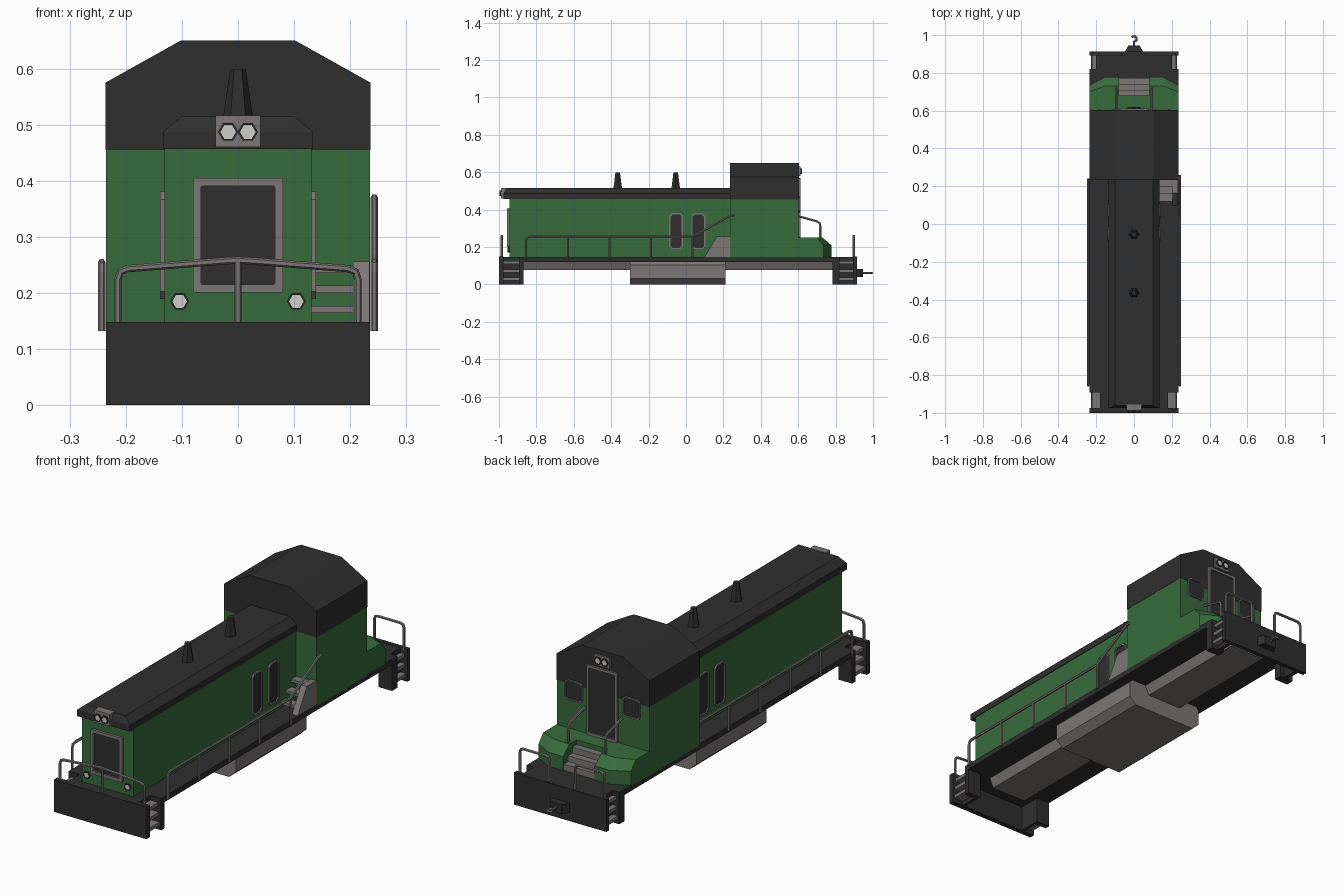
import bpy, bmesh, math
from mathutils import Vector

if "Cube" in bpy.data.objects:
    bpy.data.objects.remove(bpy.data.objects["Cube"])


def material(name, r, g, b):
    m = bpy.data.materials.new(name)
    m.diffuse_color = (r, g, b, 1)
    m.use_nodes = True
    m.node_tree.nodes["Principled BSDF"].inputs["Base Color"].default_value = m.diffuse_color
    return m


GREEN = material("body green", 0.039, 0.148, 0.046)
BLACK = material("charcoal black", 0.028, 0.028, 0.028)
GREY = material("metal grey", 0.20, 0.185, 0.182)
WHITE = material("lamp white", 0.62, 0.62, 0.60)


def finish(name, bm, mats):
    bmesh.ops.recalc_face_normals(bm, faces=bm.faces[:])
    me = bpy.data.meshes.new(name)
    bm.to_mesh(me)
    bm.free()
    for m in mats:
        me.materials.append(m)
    ob = bpy.data.objects.new(name, me)
    bpy.context.collection.objects.link(ob)
    return ob


def hull(name, pts, mat):
    """Convex flat-faced solid around the given points."""
    bm = bmesh.new()
    for p in pts:
        bm.verts.new(p)
    bmesh.ops.convex_hull(bm, input=bm.verts[:])
    bmesh.ops.dissolve_limit(bm, angle_limit=0.01, verts=bm.verts[:], edges=bm.edges[:])
    return finish(name, bm, [mat])


def box(name, x, y, z, mat):
    return hull(name, [(a, b, c) for a in x for b in y for c in z], mat)


def prism_y(name, half, y0, y1, mat):
    """Mirrored (x, z) half profile extruded along y."""
    return hull(name, [(s * x, y, z) for x, z in half for s in (-1, 1) for y in (y0, y1)], mat)


AXES = {"front": ((1, 0, 0), (0, -1, 0)), "back": ((-1, 0, 0), (0, 1, 0)),
        "right": ((0, 1, 0), (1, 0, 0)), "left": ((0, -1, 0), (-1, 0, 0))}


def framed(name, side, pos, outer, inner, depth, recess, mats):
    """Raised frame with a recessed panel; outlines are (u, v) lists."""
    u, n = (Vector(a) for a in AXES[side])
    v, pos = Vector((0, 0, 1)), Vector(pos)
    bm = bmesh.new()
    rings = []
    for pts, d in ((outer, -0.002), (outer, depth), (inner, depth), (inner, recess)):
        rings.append([bm.verts.new(pos + u * a + v * b + n * d) for a, b in pts])
    k = len(outer)
    for r0, r1 in zip(rings, rings[1:]):
        for i in range(k):
            j = (i + 1) % k
            bm.faces.new((r0[i], r0[j], r1[j], r1[i]))
    bm.faces.new(rings[0])
    bm.faces.new(rings[3]).material_index = 1
    return finish(name, bm, mats)


def rect(w, h, c):
    """Rectangle with cut corners, half sizes w and h."""
    return [(w - c, -h), (w, -h + c), (w, h - c), (w - c, h),
            (-w + c, h), (-w, h - c), (-w, -h + c), (-w + c, -h)]


def window(name, side, pos, w, h, c, t, depth=0.008):
    framed(name, side, pos, rect(w, h, c), rect(w - t, h - t, c * 0.8), depth, depth * 0.3, [GREY, BLACK])


def lamp(name, side, pos, r=0.018):
    hexa = lambda q: [(q * math.cos(i * math.pi / 3), q * math.sin(i * math.pi / 3)) for i in range(6)]
    framed(name, side, pos, hexa(r), hexa(r * 0.78), 0.009, 0.006, [BLACK, WHITE])


def pipe(name, pts, r=0.0065, bend=0.018, mat=GREY):
    """Tube through the points with rounded corners."""
    pts = [Vector(p) for p in pts]
    path = [pts[0]]
    for a, b, c in zip(pts, pts[1:], pts[2:]):
        if bend:
            p, q = b + (a - b).normalized() * bend, b + (c - b).normalized() * bend
            path += [p, (p + q) / 4 + b / 2, q]
        else:
            path.append(b)
    path.append(pts[-1])
    cu = bpy.data.curves.new(name, 'CURVE')
    cu.dimensions = '3D'
    sp = cu.splines.new('POLY')
    sp.points.add(len(path) - 1)
    for s, p in zip(sp.points, path):
        s.co = (*p, 1)
    cu.bevel_depth, cu.bevel_resolution, cu.use_fill_caps = r, 1, True
    tmp = bpy.data.objects.new(name, cu)
    bm = bmesh.new()
    bm.from_mesh(tmp.to_mesh())
    tmp.to_mesh_clear()
    bpy.data.objects.remove(tmp)
    for f in bm.faces:
        f.smooth = False
    return finish(name, bm, [mat])


# Underframe: deck, centre beam, fuel tank
box("deck", (-.235, .235), (-.89, .82), (.12, .146), BLACK)
box("front_deck_end", (-.18, .18), (-.98, -.88), (.12, .146), BLACK)
box("rear_deck_end", (-.2, .2), (.81, .9), (.12, .146), BLACK)
prism_y("centre_beam", [(.11, .121), (.09, .077)], -.87, .785, GREY)
prism_y("fuel_tank", [(.185, .121), (.2, .105), (.2, .032), (.165, 0)], -.3, .21, GREY)

# End plates, step wells and treads
box("front_plate", (-.235, .235), (-1, -.975), (0, .148), BLACK)
box("rear_plate", (-.235, .235), (.893, .913), (0, .148), BLACK)
for s, side in ((1, "right"), (-1, "left")):
    for end, inner, w0, w1, t0, t1 in (("front", .18, -.893, -.87, -.976, -.892),
                                       ("rear", .2, .782, .82, .819, .895)):
        box(f"{end}_{side}_well_wall", (s * .165, s * .235), (w0, w1), (0, .146), BLACK)
        box(f"{end}_{side}_well_back", (s * (inner - .015), s * inner), (t0, t1), (0, .146), BLACK)
        for i, z in enumerate((.02, .065, .108)):
            box(f"{end}_{side}_tread_{i}", (s * (inner - .01), s * (.228 - .004 * i)), (t0, t1), (z, z + .016), GREY)

# Long hood and its roof
box("hood", (-.131, .131), (-.945, .24), (.14, .46), GREEN)
hull("hood_roof", [(s * x, y, z) for s in (-1, 1) for x, y, z in (
    (.134, -.975, .457), (.134, -.975, .487), (.1, -.96, .515),
    (.134, .24, .457), (.134, .24, .487), (.1, .24, .515))], BLACK)
for i, y in enumerate((-.365, -.055)):
    hull(f"exhaust_stack_{i}", [(r * math.cos(a * math.pi / 3), y + r * math.sin(a * math.pi / 3), z)
                                for r, z in ((.027, .51), (.014, .598)) for a in range(6)], BLACK)
for s, side in ((1, "right"), (-1, "left")):
    for i, y in enumerate((-.053, .066)):
        window(f"hood_{side}_window_{i}", side, (s * .131, y, .285), .037, .096, .014, .007)
window("front_door", "front", (0, -.945, .303), .08, .102, .003, .014, .012)

# Cab
box("cab", (-.235, .235), (.235, .602), (.14, .457), GREEN)
prism_y("cab_roof", [(.236, .455), (.236, .575), (.102, .65)], .234, .603, BLACK)
window("rear_door", "back", (0, .602, .41), .078, .16, .003, .012, .01)
for s, side in ((1, "right"), (-1, "left")):
    window(f"rear_{side}_window", "back", (s * .147, .602, .428), .044, .046, .01, .006)

# Headlamps
box("front_lamp_box", (-.04, .04), (-.988, -.955), (.46, .516), GREY)
box("rear_lamp_box", (-.04, .04), (.6, .611), (.58, .63), GREY)
for s in (-1, 1):
    lamp("front_headlamp", "front", (s * .0175, -.988, .487))
    lamp("rear_headlamp", "back", (s * .0175, .611, .605))
    lamp("marker_lamp", "front", (s * .104, -.945, .185), .017)

# Rear nose with central stair
box("nose_centre", (-.082, .082), (.6, .68), (.14, .25), GREEN)
for s, side in ((1, "right"), (-1, "left")):
    hull(f"nose_{side}", [(s * x, y, z) for x, y, z in (
        (.08, .6, .14), (.235, .6, .14), (.235, .735, .14), (.155, .777, .14), (.08, .777, .14),
        (.08, .6, .25), (.235, .6, .25), (.235, .7, .25), (.155, .73, .25), (.08, .73, .25),
        (.235, .735, .21), (.155, .777, .21), (.08, .777, .21))], GREEN)
    pipe(f"nose_{side}_rail", [(s * .095, .6, .365), (s * .095, .718, .332), (s * .095, .718, .24)])
for i in range(3):
    box(f"nose_step_{i}", (-.08, .08), (.68, .71 + .032 * i), (.14, .228 - .027 * i), GREY)

# Side stair up to the cab
for i in range(3):
    box(f"side_tread_{i}", (.13, .21), (.12 + .039 * i, .162 + .039 * i), (.164 + .036 * i, .177 + .036 * i), GREY)
hull("side_stair_stringer", [(x, y, z) for x in (.205, .234) for y, z in (
    (.095, .14), (.165, .256), (.236, .256), (.236, .14))], GREY)

# Side handrails
Z = .255
pipe("right_handrail", [(.243, -.855, .132), (.243, -.855, Z), (.243, .035, Z), (.243, .24, .37), (.243, .258, .37)])
pipe("left_handrail", [(-.243, -.855, .132), (-.243, -.855, Z), (-.243, .24, Z)])
for s, side in ((1, "right"), (-1, "left")):
    for i, y in enumerate((-.632, -.41, -.188, .035)):
        pipe(f"{side}_rail_post_{i}", [(s * .243, y, .132), (s * .243, y, Z)], .006)

# End handrails
pipe("front_handrail", [(-.214, -.985, .14), (-.214, -.985, .242), (0, -.985, .259),
                        (.214, -.985, .242), (.214, -.985, .14)])
pipe("front_rail_post", [(0, -.985, .14), (0, -.985, .259)])
for s, side in ((1, "right"), (-1, "left")):
    pipe(f"rear_{side}_handrail", [(s * .215, .897, .14), (s * .215, .897, .259),
                                   (s * .065, .897, .259), (s * .065, .897, .14)])

# Rear coupler
hull("coupler_block", [(s * x, y, z) for s in (-1, 1) for x, y in ((.05, .91), (.03, .945)) for z in (.04, .083)], BLACK)
hook = [(0, .94, .062)] + [(.014 * math.cos(a), .98 + .014 * math.sin(a), .062)
                           for a in (math.radians(-90 + 30 * i) for i in range(9))]
pipe("coupler_hook", hook, .006, 0)
